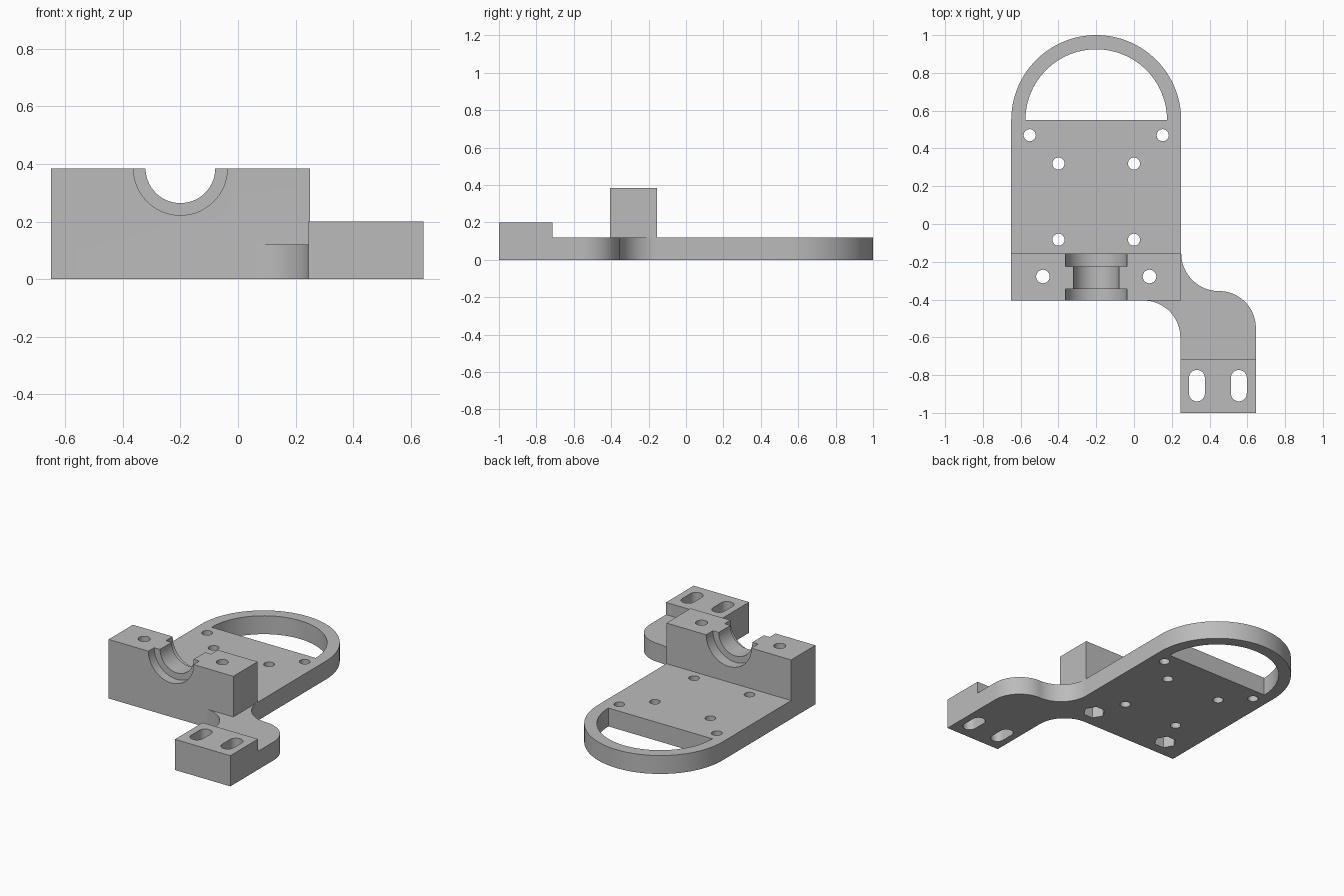
import bpy, bmesh
from math import cos, sin, pi, radians
from mathutils import Matrix

cube = bpy.data.objects.get("Cube")
if cube:
    bpy.data.objects.remove(cube, do_unlink=True)

grey = bpy.data.materials.new("plain grey")
grey.use_nodes = True
grey.diffuse_color = (0.5, 0.5, 0.5, 1)
grey.node_tree.nodes["Principled BSDF"].inputs["Base Color"].default_value = (0.5, 0.5, 0.5, 1)


def arc(cx, cy, r, start, end, steps=24):
    angles = [radians(start + (end - start) * i / steps) for i in range(steps + 1)]
    return [(cx + r * cos(a), cy + r * sin(a)) for a in angles]


def prism(name, outline, z0, z1, matrix=None):
    """Extrude a flat outline from z0 to z1, then optionally move it."""
    bm = bmesh.new()
    base = bm.faces.new([bm.verts.new((x, y, z0)) for x, y in outline])
    top = bmesh.ops.extrude_face_region(bm, geom=[base])["geom"]
    bmesh.ops.translate(bm, vec=(0, 0, z1 - z0),
                        verts=[v for v in top if isinstance(v, bmesh.types.BMVert)])
    if matrix:
        bm.transform(matrix)
    bmesh.ops.recalc_face_normals(bm, faces=bm.faces)
    mesh = bpy.data.meshes.new(name)
    bm.to_mesh(mesh)
    bm.free()
    mesh.materials.append(grey)
    obj = bpy.data.objects.new(name, mesh)
    bpy.context.collection.objects.link(obj)
    return obj


def rect(x0, x1, y0, y1):
    return [(x0, y0), (x1, y0), (x1, y1), (x0, y1)]


def circle(x, y, r, sides=32):
    return arc(x, y, r, 0, 360, sides)[:-1]


def combine(target, other, operation):
    """Merge or cut with another solid, then discard it."""
    mod = target.modifiers.new("combine", 'BOOLEAN')
    mod.operation, mod.solver, mod.object = operation, 'EXACT', other
    bpy.context.view_layer.objects.active = target
    bpy.ops.object.modifier_apply(modifier=mod.name)
    bpy.data.objects.remove(other, do_unlink=True)


PLATE = 0.12    # plate thickness
TOP = 0.385     # top of the clamp block
MID = -0.2      # x of the plate's centre line

# Flat plate with rounded loop end and S-shaped side arm
outline = [(-0.65, -0.405)]
outline += arc(0.05, -0.6, 0.195, 90, 0)
outline += [(0.245, -1), (0.645, -1)]
outline += arc(0.45, -0.55, 0.195, 0, 90)
outline += arc(0.45, -0.155, 0.2, 270, 180)[1:]
outline += arc(MID, 0.55, 0.45, 0, 180, 64)
bracket = prism("bracket", outline, 0, PLATE)

# Raised clamp block and raised arm foot
combine(bracket, prism("clamp_block", rect(-0.65, 0.25, -0.405, -0.155), 0, TOP), 'UNION')
combine(bracket, prism("arm_foot", rect(0.245, 0.645, -1, -0.715), 0, 0.2), 'UNION')


def cut(shape, z0=-0.1, z1=0.6, matrix=None):
    combine(bracket, prism("cutter", shape, z0, z1, matrix), 'DIFFERENCE')


# Half-round window in the loop end
cut(arc(MID, 0.55, 0.375, 0, 180, 48))

# Stepped half-round bearing seat, wider at both ends
along_y = Matrix.Translation((MID, 0, TOP)) @ Matrix.Rotation(radians(90), 4, 'X')
for radius, y0, y1 in ((0.121, -0.5, 0), (0.163, -0.5, -0.345), (0.163, -0.225, 0)):
    cut(circle(0, 0, radius, 64), -y1, -y0, along_y)

# Mirrored bolt holes, and nut pockets under the clamp block
for side in (-1, 1):
    for dx, y, r in ((0.352, 0.47, 0.032), (0.2, 0.32, 0.032),
                     (0.2, -0.083, 0.032), (0.282, -0.278, 0.036)):
        cut(circle(MID + side * dx, y, r))
    cut(circle(MID + side * 0.282, -0.278, 0.068, 6), -0.1, PLATE)

# Adjustment slots in the foot
for x in (0.333, 0.555):
    cut(arc(x, -0.815, 0.042, 0, 180) + arc(x, -0.897, 0.042, 180, 360))

bpy.ops.object.select_all(action='DESELECT')
bracket.select_set(True)
bpy.context.view_layer.objects.active = bracket
bpy.ops.object.shade_smooth_by_angle(angle=radians(30))
